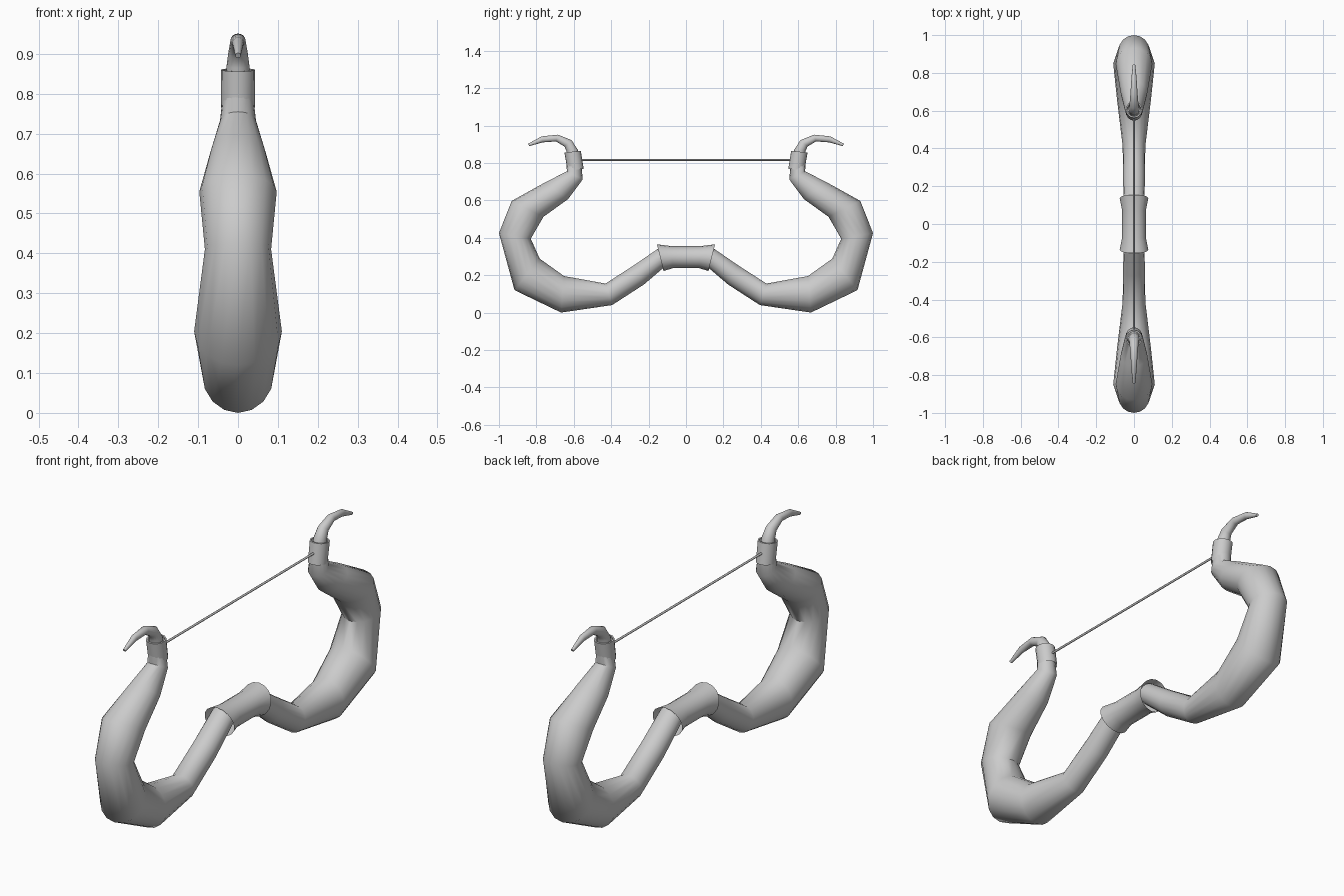
import bpy, bmesh, math
from mathutils import Vector


def loft(name, sections, sides=16, caps=True, mirror=True):
    """Skin elliptical sections: (outer y, z), (inner y, z), half width in x."""
    bm = bmesh.new()
    rings = []
    for (oy, oz), (iy, iz), w in sections:
        o, i = Vector((0, oy, oz)), Vector((0, iy, iz))
        c, r = (o + i) / 2, (o - i) / 2
        rings.append([bm.verts.new(c + r * math.cos(a) + Vector((w * math.sin(a), 0, 0)))
                      for a in (2 * math.pi * k / sides for k in range(sides))])
    for a, b in zip(rings, rings[1:]):
        for k in range(sides):
            n = (k + 1) % sides
            bm.faces.new((a[k], a[n], b[n], b[k]))
    if caps:
        bm.faces.new(rings[0][::-1])
        bm.faces.new(rings[-1])
    bmesh.ops.recalc_face_normals(bm, faces=bm.faces)
    mesh = bpy.data.meshes.new(name)
    bm.to_mesh(mesh)
    bm.free()
    ob = bpy.data.objects.new(name, mesh)
    bpy.context.collection.objects.link(ob)
    bpy.ops.object.select_all(action='DESELECT')
    bpy.context.view_layer.objects.active = ob
    ob.select_set(True)
    bpy.ops.object.shade_smooth_by_angle(angle=math.radians(50))
    if mirror:
        m = ob.modifiers.new("Mirror", 'MIRROR')
        m.use_axis = (False, True, False)
        m.use_mirror_merge = False
    return ob


# Curved limbs, from inside the grip round to inside the collar
loft("bow_limb", [
    ((0.09, 0.265), (0.13, 0.355), 0.055),
    ((0.225, 0.150), (0.275, 0.255), 0.058),
    ((0.395, 0.040), (0.43, 0.155), 0.060),
    ((0.668, 0.0), (0.652, 0.195), 0.090),
    ((0.917, 0.120), (0.782, 0.288), 0.110),
    ((1.0, 0.425), (0.83, 0.395), 0.083),
    ((0.932, 0.597), (0.762, 0.512), 0.097),
    ((0.755, 0.695), (0.63, 0.607), 0.070),
    ((0.637, 0.755), (0.552, 0.712), 0.045),
    ((0.640, 0.815), (0.562, 0.815), 0.036),
])

# Collars at the limb tips, with a rolled-in rim
loft("tip_collar", [
    ((0.634, 0.762), (0.547, 0.768), 0.042),
    ((0.650, 0.856), (0.562, 0.864), 0.043),
    ((0.642, 0.856), (0.570, 0.864), 0.036),
    ((0.634, 0.810), (0.562, 0.815), 0.036),
], caps=False)

# Curling horn tips
loft("horn_tip", [
    ((0.632, 0.815), (0.570, 0.815), 0.030),
    ((0.640, 0.865), (0.578, 0.870), 0.029),
    ((0.650, 0.888), (0.612, 0.922), 0.024),
    ((0.695, 0.915), (0.685, 0.951), 0.019),
    ((0.765, 0.910), (0.772, 0.942), 0.014),
    ((0.838, 0.890), (0.845, 0.902), 0.007),
])

# Central grip sleeve with flared open ends
loft("grip", [
    ((-0.120, 0.222), (-0.155, 0.365), 0.076),
    ((-0.072, 0.237), (-0.075, 0.355), 0.063),
    ((0.072, 0.237), (0.075, 0.355), 0.063),
    ((0.120, 0.222), (0.155, 0.365), 0.076),
], caps=False, mirror=False)

# Bowstring
loft("bowstring", [
    ((-0.58, 0.811), (-0.58, 0.821), 0.005),
    ((0.58, 0.811), (0.58, 0.821), 0.005),
], sides=8, mirror=False)
